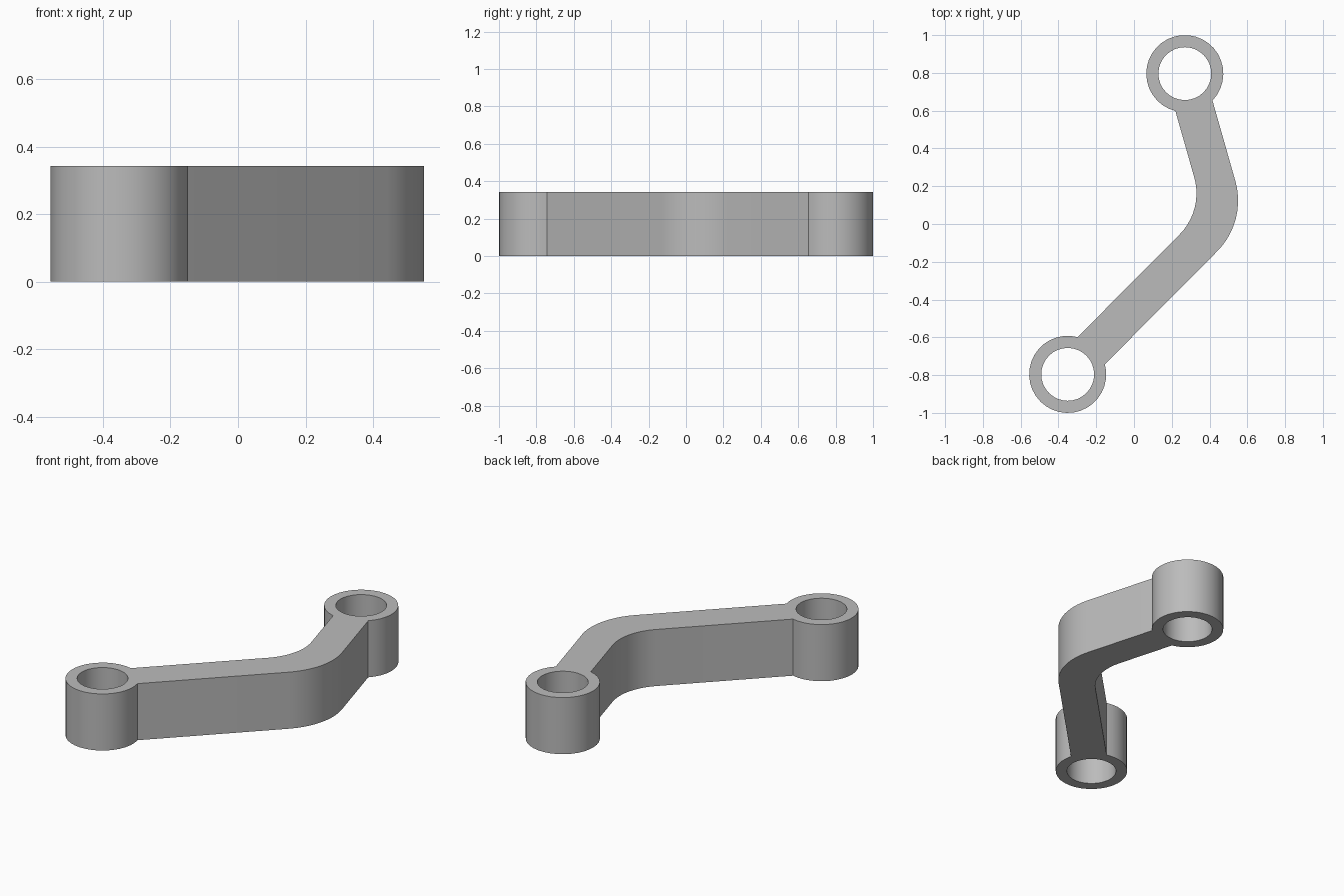
import bpy, bmesh, math
from mathutils import Vector
from mathutils.geometry import intersect_line_line_2d

cube = bpy.data.objects.get("Cube")
if cube:
    bpy.data.objects.remove(cube, do_unlink=True)

HEIGHT = 0.343
BOSS_R, HOLE_R, HALF_WIDTH = 0.204, 0.14, 0.102
front_eye = Vector((-0.351, -0.796))
elbow = Vector((0.483, 0.043))
back_eye = Vector((0.269, 0.796))


def arc(center, radius, start, end, steps):
    """Points on an arc, both ends included."""
    angles = [start + (end - start) * i / steps for i in range(steps + 1)]
    return [center + radius * Vector((math.cos(a), math.sin(a))) for a in angles]


def boss_arc(center):
    """Boss wall, counterclockwise, left open where the arm joins it."""
    d = elbow - center
    heading = math.atan2(d.y, d.x)
    gap = math.asin(HALF_WIDTH / BOSS_R)
    return arc(center, BOSS_R, heading + gap, heading + math.tau - gap, 28)


def bend(side, radius):
    """Rounded bend of one arm edge; side is 1 for outer, -1 for inner."""
    d1 = (elbow - front_eye).normalized()
    d2 = (back_eye - elbow).normalized()
    n1, n2 = Vector((d1.y, -d1.x)), Vector((d2.y, -d2.x))
    # Arc centre sits one radius inside both offset edge lines
    shift = side * HALF_WIDTH - radius
    miter = (n1 + n2) / (1 + n1.dot(n2))
    center = elbow + miter * shift
    return arc(center, radius, math.atan2(n1.y, n1.x), math.atan2(n2.y, n2.x), 10)


def add_loop(bm, points):
    verts = [bm.verts.new((p.x, p.y, 0)) for p in points]
    return [bm.edges.new((v, verts[(i + 1) % len(verts)])) for i, v in enumerate(verts)]


# Outline of the whole lever, plus the two bores
outline = boss_arc(front_eye) + bend(1, 0.38) + boss_arc(back_eye) + bend(-1, 0.31)[::-1]
bm = bmesh.new()
edges = add_loop(bm, outline)
for eye in (front_eye, back_eye):
    edges += add_loop(bm, arc(eye, HOLE_R, 0, math.tau, 32)[:-1])

# Fill the outline around the bores and extrude it to full height
bmesh.ops.triangle_fill(bm, use_beauty=True, use_dissolve=False, edges=edges)
result = bmesh.ops.extrude_face_region(bm, geom=bm.faces[:], use_keep_orig=True)
top = [g for g in result["geom"] if isinstance(g, bmesh.types.BMVert)]
bmesh.ops.translate(bm, verts=top, vec=(0, 0, HEIGHT))
bmesh.ops.recalc_face_normals(bm, faces=bm.faces[:])

mesh = bpy.data.meshes.new("lever_arm")
bm.to_mesh(mesh)
bm.free()
lever = bpy.data.objects.new("lever_arm", mesh)
bpy.context.collection.objects.link(lever)

# Plain grey finish
grey = bpy.data.materials.new("plain grey")
grey.use_nodes = True
color = (0.5, 0.5, 0.5, 1)
grey.diffuse_color = color
grey.node_tree.nodes["Principled BSDF"].inputs["Base Color"].default_value = color
mesh.materials.append(grey)

# Smooth curved walls, crisp rims
bpy.ops.object.select_all(action="DESELECT")
lever.select_set(True)
bpy.context.view_layer.objects.active = lever
bpy.ops.object.shade_smooth_by_angle(angle=math.radians(30))
